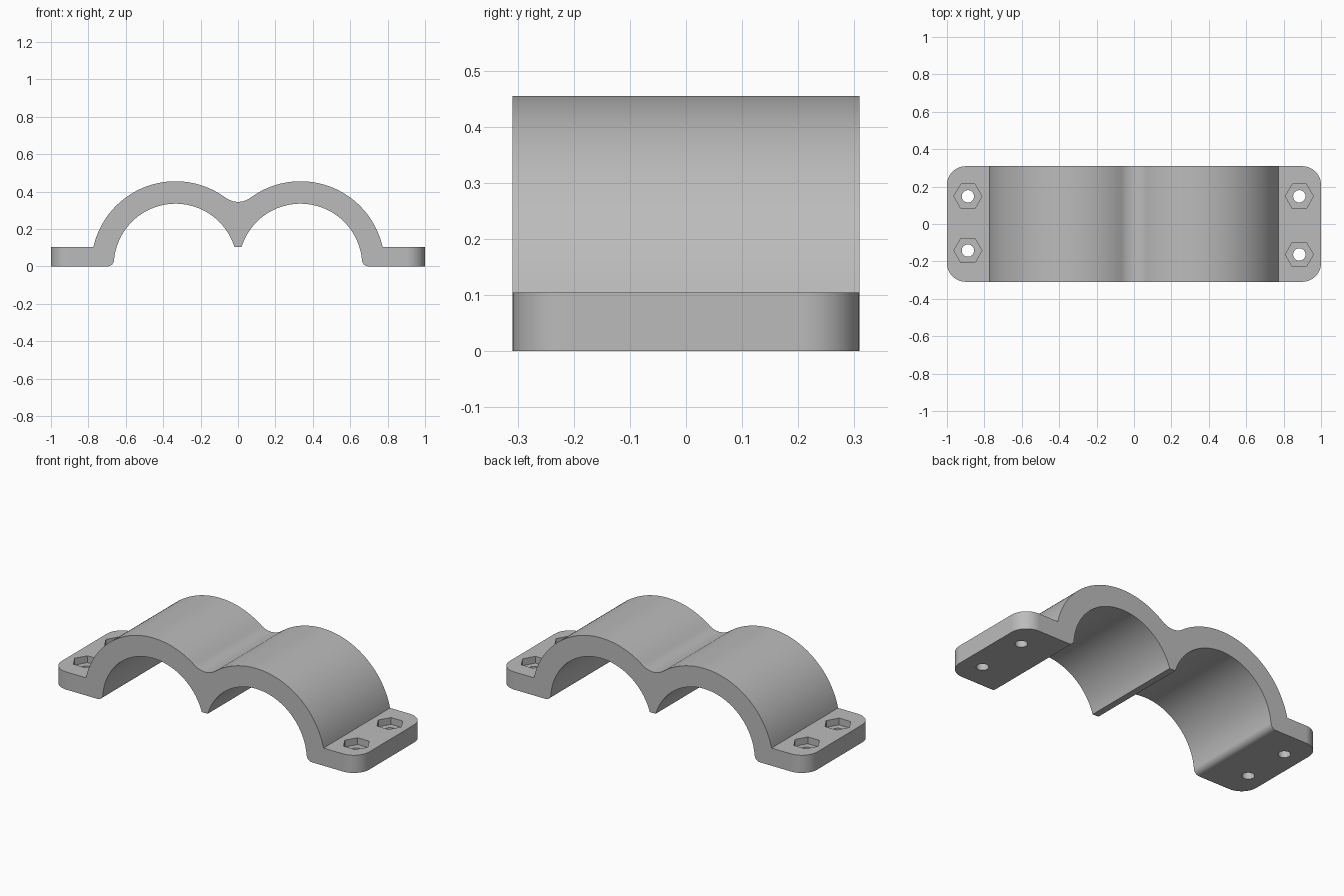
import bpy
import bmesh
from math import pi, cos, sin, atan2, asin, sqrt

if "Cube" in bpy.data.objects:
    bpy.data.objects.remove(bpy.data.objects["Cube"])

# Main dimensions
HALF_DEPTH = 0.309
CX, CZ = 0.334, 0.005          # centre of each arch
R_OUT, R_IN = 0.45, 0.33
FLANGE = 0.104                 # flange thickness
VALLEY_R, TOE_R, CORNER_R = 0.112, 0.035, 0.1

grey = bpy.data.materials.new("grey plastic")
grey.use_nodes = True
colour = (0.5, 0.5, 0.5, 1)
grey.diffuse_color = colour
grey.node_tree.nodes["Principled BSDF"].inputs["Base Color"].default_value = colour


def arc(x, z, r, start, end, steps):
    """Points along a circular arc in the front plane."""
    angles = [start + (end - start) * i / steps for i in range(steps + 1)]
    return [(x + r * cos(a), z + r * sin(a)) for a in angles]


# Half profile: valley fillet, outer arch, flange, rounded toe, inner arch
valley_z = CZ + sqrt((R_OUT + VALLEY_R) ** 2 - CX ** 2)
valley_a = atan2(CZ - valley_z, CX)
toe_x = CX + sqrt((R_IN + TOE_R) ** 2 - (TOE_R - CZ) ** 2)
toe_a = atan2(TOE_R - CZ, toe_x - CX)
flange_a = asin((FLANGE - CZ) / R_OUT)
tip_a = pi - asin((FLANGE - CZ) / R_IN)

half = arc(0, valley_z, VALLEY_R, -pi / 2, valley_a, 8)
half += arc(CX, CZ, R_OUT, valley_a + pi, flange_a, 48)[1:]
half += [(1, FLANGE), (1, 0)]
half += arc(toe_x, TOE_R, TOE_R, 1.5 * pi, pi + toe_a, 10)
half += arc(CX, CZ, R_IN, toe_a, tip_a, 56)[1:]
profile = half + [(-x, z) for x, z in reversed(half[1:])]

# Clamp body: extruded profile with rounded flange corners
bm = bmesh.new()
face = bm.faces.new([bm.verts.new((x, -HALF_DEPTH, z)) for x, z in profile])
extruded = bmesh.ops.extrude_face_region(bm, geom=[face], use_keep_orig=True)["geom"]
bmesh.ops.translate(bm, vec=(0, 2 * HALF_DEPTH, 0),
                    verts=[v for v in extruded if isinstance(v, bmesh.types.BMVert)])
corners = [e for e in bm.edges if all(abs(v.co.x) > 0.999 for v in e.verts)
           and abs(e.verts[0].co.z - e.verts[1].co.z) > 0.05]
bmesh.ops.bevel(bm, geom=corners, offset=CORNER_R, segments=12,
                profile=0.5, affect='EDGES')
bmesh.ops.recalc_face_normals(bm, faces=bm.faces)
mesh = bpy.data.meshes.new("double_arch_clamp")
bm.to_mesh(mesh)
bm.free()
mesh.materials.append(grey)
clamp = bpy.data.objects.new("double_arch_clamp", mesh)
bpy.context.collection.objects.link(clamp)
bpy.context.view_layer.objects.active = clamp
clamp.select_set(True)


def cut(x, y, z, radius, sides):
    """Subtract an upright prism of height 0.3 whose base is at z."""
    m = bpy.data.meshes.new("hole_cutter")
    b = bmesh.new()
    ring = [b.verts.new((x + radius * cos(2 * pi * i / sides),
                         y + radius * sin(2 * pi * i / sides), z))
            for i in range(sides)]
    base = b.faces.new(ring)
    top = bmesh.ops.extrude_face_region(b, geom=[base], use_keep_orig=True)["geom"]
    bmesh.ops.translate(b, vec=(0, 0, 0.3),
                        verts=[v for v in top if isinstance(v, bmesh.types.BMVert)])
    bmesh.ops.recalc_face_normals(b, faces=b.faces)
    b.to_mesh(m)
    b.free()
    m.materials.append(grey)
    cutter = bpy.data.objects.new("hole_cutter", m)
    cutter.hide_render = True
    bpy.context.collection.objects.link(cutter)
    mod = clamp.modifiers.new("hole", 'BOOLEAN')
    mod.operation, mod.solver, mod.object = 'DIFFERENCE', 'EXACT', cutter
    bpy.ops.object.modifier_apply(modifier=mod.name)
    bpy.data.objects.remove(cutter)


# Bolt holes with hexagonal nut pockets
for x, y in [(-0.888, 0.148), (-0.888, -0.142), (0.884, 0.148), (0.884, -0.163)]:
    cut(x, y, FLANGE - 0.04, 0.075, 6)
    cut(x, y, -0.1, 0.033, 32)

# Smooth curved faces, keep edges crisp
bpy.ops.object.shade_smooth_by_angle(angle=pi / 6)
weighted = clamp.modifiers.new("even shading", 'WEIGHTED_NORMAL')
weighted.keep_sharp = True
